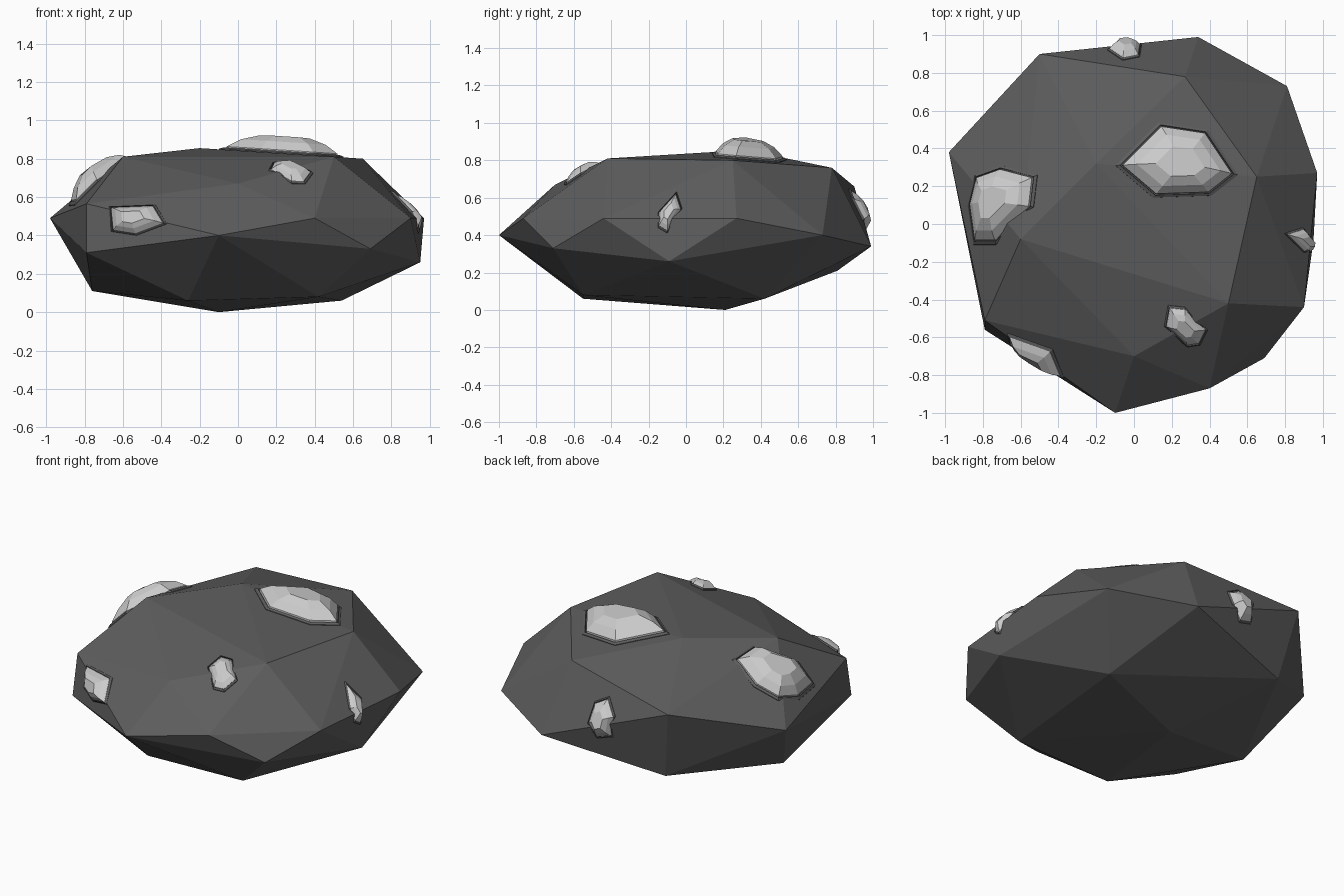
import bpy, bmesh
from mathutils import Vector
from mathutils.bvhtree import BVHTree

if "Cube" in bpy.data.objects:
    bpy.data.objects.remove(bpy.data.objects["Cube"])


def material(name, grey):
    m = bpy.data.materials.new(name)
    m.diffuse_color = (grey, grey, grey, 1)
    m.use_nodes = True
    m.node_tree.nodes["Principled BSDF"].inputs["Base Color"].default_value = m.diffuse_color
    return m


dark = material("dark_stone", 0.11)
pale = material("pale_ore", 0.55)


def finish(bm, name, mat):
    bmesh.ops.recalc_face_normals(bm, faces=bm.faces)
    me = bpy.data.meshes.new(name)
    bm.to_mesh(me)
    me.materials.append(mat)
    bpy.context.collection.objects.link(bpy.data.objects.new(name, me))
    bm.free()


# Boulder: hull around its corner points
corners = [
    (-.2, .32, .855), (-.6, -.08, .81), (.65, .25, .80), (.5, -.42, .81),   # crown
    (0, -.7, .67), (.27, .78, .76), (-.5, .9, .66), (-.79, -.51, .565),     # shoulder
    (-.98, .38, .49), (.34, .99, .34), (.81, .73, .40), (.97, .27, .49),    # waist
    (.9, -.44, .49), (.69, -.71, .33), (.4, -.87, .49), (-.1, -1, .40),
    (-.79, -.56, .31), (.95, -.09, .26), (-.42, .81, .21), (-.76, .09, .11),
    (-.26, -.55, .06), (.42, -.55, .08), (.54, .42, .06), (-.1, .21, 0),    # underside
]
rock = bmesh.new()
for c in corners:
    rock.verts.new(c)
hull = bmesh.ops.convex_hull(rock, input=rock.verts)
bmesh.ops.delete(rock, geom=[v for v in rock.verts if not v.link_faces], context='VERTS')
bmesh.ops.recalc_face_normals(rock, faces=rock.faces)
tree = BVHTree.FromBMesh(rock)
finish(rock, "boulder", dark)

# Projection from each side: 2D outline point to ray origin, and ray direction
sides = {
    "top": (lambda a, b: (a, b, 3), (0, 0, -1)),
    "front": (lambda a, b: (a, -3, b), (0, 1, 0)),
    "right": (lambda a, b: (3, a, b), (-1, 0, 0)),
    "back": (lambda a, b: (a, 3, b), (0, -1, 0)),
}


def hit(side, a, b):
    place, ray = sides[side]
    p, n = tree.ray_cast(Vector(place(a, b)), Vector(ray))[:2]
    if p is None:
        p, n = tree.find_nearest(Vector(place(a, b)))[:2]
    return p, n


def loft(name, side, outline, rings, mat):
    # Stack scaled copies of the outline, each lifted off the rock surface
    ca = sum(p[0] for p in outline) / len(outline)
    cb = sum(p[1] for p in outline) / len(outline)
    normal = sum((hit(side, *p)[1] for p in outline), hit(side, ca, cb)[1]).normalized()
    bm = bmesh.new()
    loops = []
    for scale, lift in rings:
        loops.append([bm.verts.new(hit(side, ca + (a - ca) * scale, cb + (b - cb) * scale)[0]
                                   + normal * lift) for a, b in outline])
    n = len(outline)
    for lo, hi in zip(loops, loops[1:]):
        for i in range(n):
            bm.faces.new((lo[i], lo[(i + 1) % n], hi[(i + 1) % n], hi[i]))
    bm.faces.new(loops[0])
    bm.faces.new(loops[-1])
    finish(bm, name, mat)


# Ore nuggets, each set in a thin stone rim
nuggets = [
    ("top", .09, [(-.1, .31), (.13, .54), (.39, .5), (.55, .26), (.41, .15), (.1, .14)]),
    ("top", .075, [(-.84, .26), (-.7, .31), (-.51, .26), (-.53, .09), (-.73, -.11),
                   (-.85, -.11), (-.88, .1)]),
    ("front", .045, [(-.67, .55), (-.43, .56), (-.37, .46), (-.53, .4), (-.66, .42)]),
    ("top", .035, [(.18, -.43), (.27, -.44), (.39, -.56), (.35, -.64), (.28, -.65), (.16, -.54)]),
    ("right", .03, [(-.15, .52), (-.05, .63), (-.02, .54), (-.1, .41), (-.15, .44)]),
    ("back", .045, [(-.06, .65), (.03, .6), (.04, .48), (-.02, .39), (-.12, .42), (-.14, .56)]),
]
for i, (side, h, outline) in enumerate(nuggets, 1):
    loft(f"rim_{i}", side, outline, [(1, -.03), (1, .004), (.93, .012), (.9, -.02)], dark)
    loft(f"ore_nugget_{i}", side, outline,
         [(.9, -.03), (.89, .2 * h), (.68, .68 * h), (.4, h)], pale)
